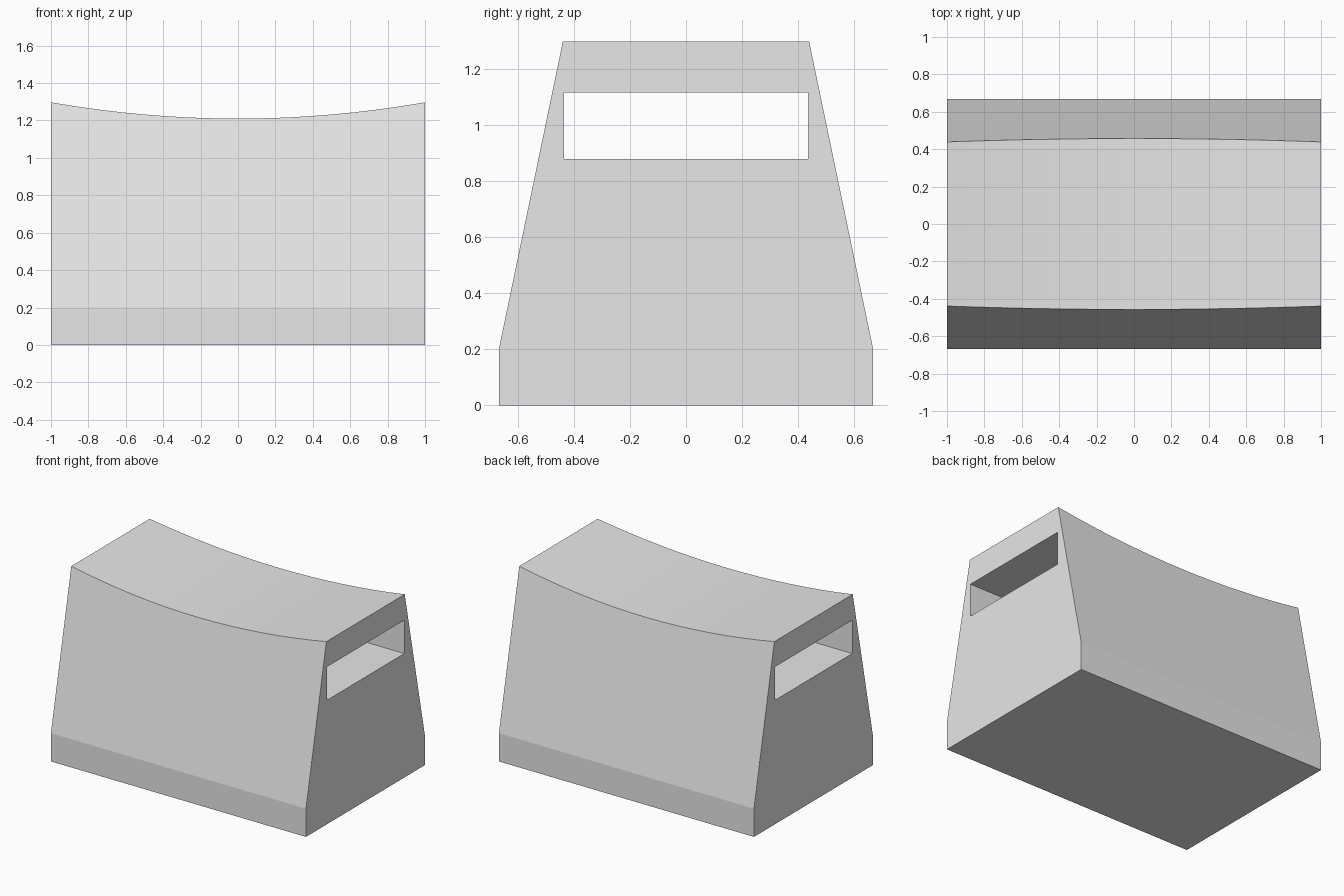
import bpy, bmesh

cube = bpy.data.objects.get("Cube")
if cube:
    bpy.data.objects.remove(cube, do_unlink=True)

grey = bpy.data.materials.new("light_grey")
grey.use_nodes = True
colour = (0.8, 0.8, 0.8, 1)
grey.diffuse_color = colour
grey.node_tree.nodes["Principled BSDF"].inputs["Base Color"].default_value = colour

HALF_DEPTH, BAND, DIP, RISE = 0.667, 0.2, 1.21, 0.087
LEAN = 0.208      # how far the front and back lean in per unit of height
STEPS = 16


def section(bm, x):
    """Ring of the block at x, with the top dipping towards the middle."""
    top = DIP + RISE * x * x
    half_top = HALF_DEPTH - LEAN * (top - BAND)
    side = [(HALF_DEPTH, 0), (HALF_DEPTH, BAND), (half_top, top)]
    ring = side + [(-y, z) for y, z in reversed(side)]
    return [bm.verts.new((x, y, z)) for y, z in ring]


# Block: sections lofted from side to side
bm = bmesh.new()
rings = [section(bm, -1 + 2 * i / STEPS) for i in range(STEPS + 1)]
for a, b in zip(rings, rings[1:]):
    for i in range(len(a)):
        j = (i + 1) % len(a)
        bm.faces.new((a[i], a[j], b[j], b[i]))
bm.faces.new(rings[0])
bm.faces.new(rings[-1])
bmesh.ops.recalc_face_normals(bm, faces=bm.faces[:])
mesh = bpy.data.meshes.new("saddle_block")
bm.to_mesh(mesh)
bm.free()
mesh.materials.append(grey)
block = bpy.data.objects.new("saddle_block", mesh)
bpy.context.collection.objects.link(block)

# Slot: a box cut right through from side to side
bpy.ops.mesh.primitive_cube_add(size=1, location=(0, 0, 0.997))
cutter = bpy.context.object
cutter.name = "slot_cutter"
cutter.scale = (2.4, 0.868, 0.236)
cutter.hide_render = True
cutter.data.materials.append(grey)
cut = block.modifiers.new("slot", 'BOOLEAN')
cut.operation = 'DIFFERENCE'
cut.solver = 'EXACT'
cut.object = cutter

bpy.ops.object.select_all(action='DESELECT')
block.select_set(True)
bpy.context.view_layer.objects.active = block
bpy.ops.object.modifier_apply(modifier=cut.name)
bpy.data.objects.remove(cutter, do_unlink=True)

# Smooth dip, sharp edges
bpy.ops.object.shade_smooth_by_angle(angle=0.15)
